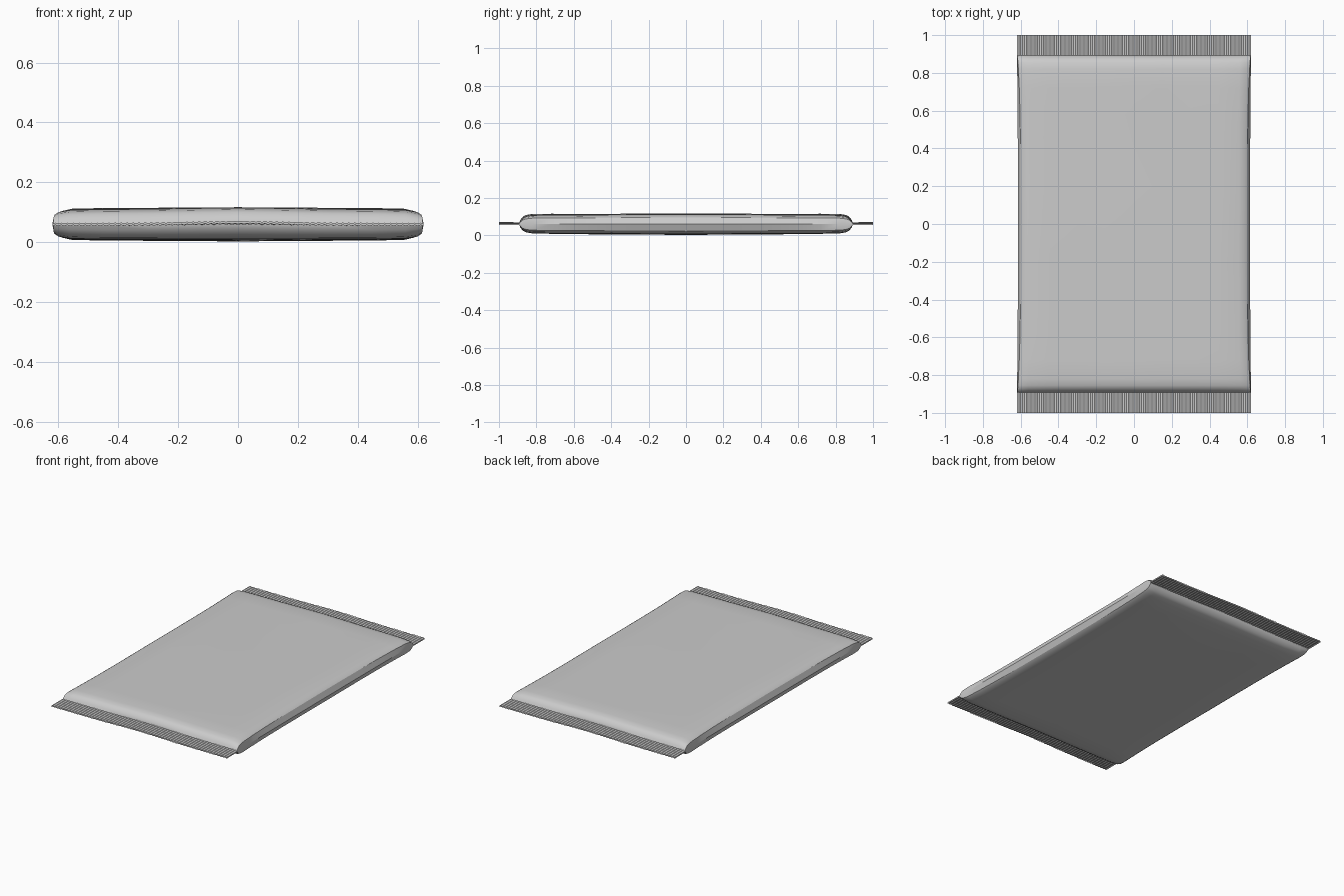
import bpy, bmesh, math

if "Cube" in bpy.data.objects:
    bpy.data.objects.remove(bpy.data.objects["Cube"])

MID = 0.061
HALF = 0.057

def wave(x, y):
    # gentle warp of the seam, strongest at the two sealed ends
    return 0.006 * math.exp(-(x / 0.22) ** 2) * abs(y) ** 3 - 0.001

def make_object(name, verts, faces, angle):
    mesh = bpy.data.meshes.new(name)
    mesh.from_pydata(verts, [], faces)
    bm = bmesh.new()
    bm.from_mesh(mesh)
    bmesh.ops.recalc_face_normals(bm, faces=bm.faces)
    bm.to_mesh(mesh)
    bm.free()
    ob = bpy.data.objects.new(name, mesh)
    bpy.context.collection.objects.link(ob)
    bpy.ops.object.select_all(action='DESELECT')
    ob.select_set(True)
    bpy.context.view_layer.objects.active = ob
    bpy.ops.object.shade_smooth_by_angle(angle=math.radians(angle))
    return ob

def loft(name, rings, angle):
    n = len(rings[0])
    verts = [p for ring in rings for p in ring]
    faces = [(r * n + i, r * n + (i + 1) % n, (r + 1) * n + (i + 1) % n, (r + 1) * n + i)
             for r in range(len(rings) - 1) for i in range(n)]
    faces += [tuple(range(n)), tuple(range((len(rings) - 1) * n, len(rings) * n))]
    return make_object(name, verts, faces, angle)

# Pouch: pillow cross-section lofted along y, pinched shut at both ends
quarter = [(0.62, 0), (0.605, 0.62), (0.592, 0.78), (0.56, 0.91),
           (0.45, 0.955), (0.3, 0.965), (0.15, 0.985)]
upper = quarter + [(0, 1)] + [(-x, z) for x, z in reversed(quarter)]
section = upper + [(x, -z) for x, z in reversed(upper[1:-1])]

half_stations = [(0.892, 0.08), (0.885, 0.35), (0.872, 0.64), (0.855, 0.80),
                 (0.82, 0.91), (0.72, 0.94), (0.58, 0.955), (0.4, 0.97), (0.2, 0.985)]
stations = [(-y, h) for y, h in half_stations] + [(0, 1.0)] + half_stations[::-1]

rings = []
for y, h in stations:
    bulge = max(0.0, 1 - (abs(y) / 0.89) ** 4)
    ring = []
    for x, z in section:
        # long walls lean in slightly towards the middle of the pouch
        lean = 1 - 0.008 * bulge
        if abs(x) > 0.58 and z != 0:
            x = math.copysign(abs(x) + 0.012 * (1 - bulge), x)
        ring.append((x * lean, y, MID + wave(x, y) + z * h * HALF))
    rings.append(ring)
loft("pouch", rings, 25)

# Crimped end seals: thin ribbed strips
def seal(name, side):
    ribs = 62
    cols = ribs * 2
    rows = []
    for y in (0.885, 1.0):
        top, bottom = [], []
        for i in range(cols + 1):
            x = -0.62 + 1.24 * i / cols
            z = MID + wave(x, y) + (0.0016 if i % 2 else -0.0016)
            top.append((x, side * y, z + 0.004))
            bottom.append((x, side * y, z - 0.004))
        rows.append(top + bottom[::-1])
    return loft(name, rows, 15)

seal("front_seal", -1)
seal("back_seal", 1)
